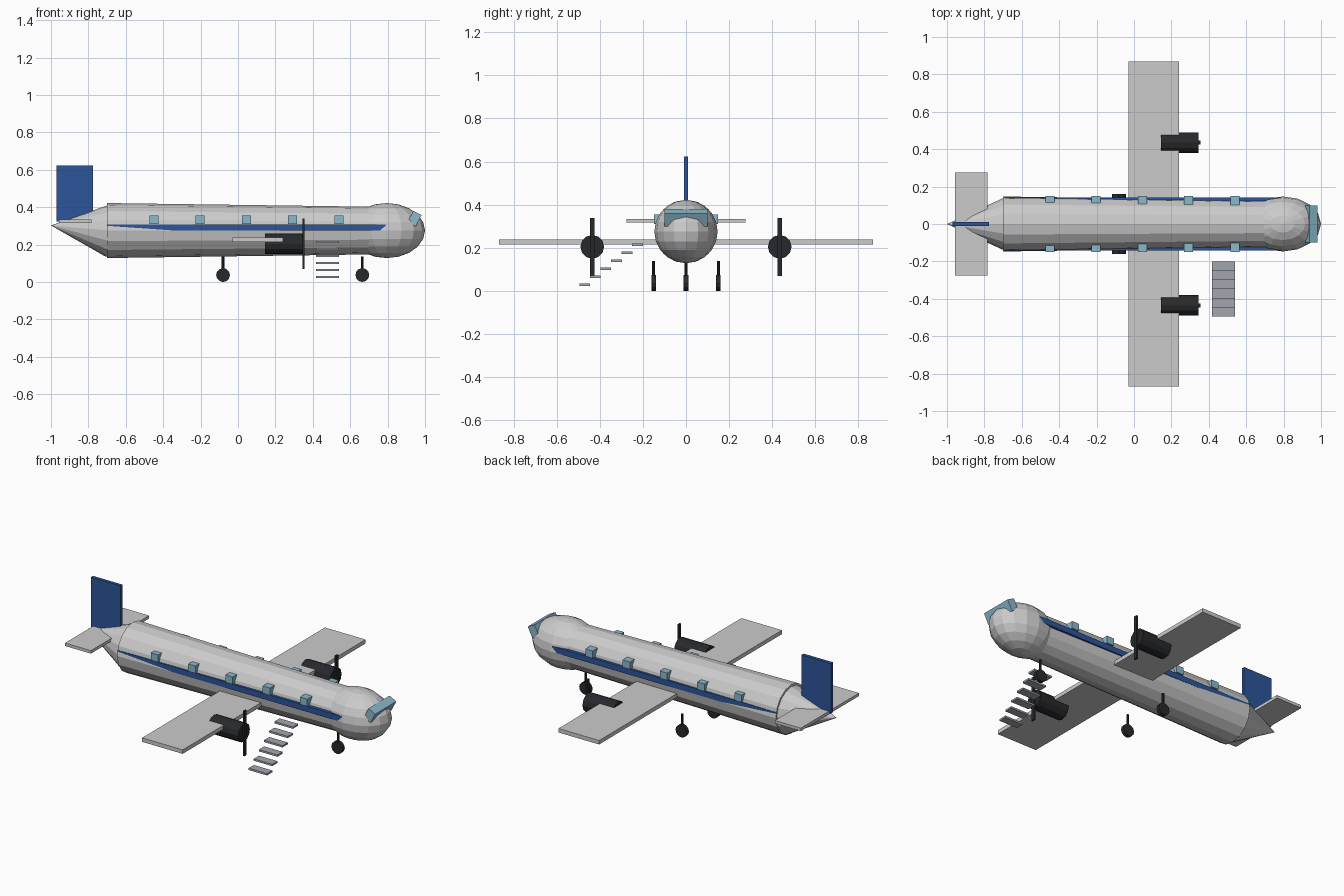
import bpy
from math import pi, radians, atan2, hypot

if "Cube" in bpy.data.objects:
    bpy.data.objects.remove(bpy.data.objects["Cube"])


def colour(name, rgb):
    m = bpy.data.materials.new(name)
    m.diffuse_color = (*rgb, 1)
    m.use_nodes = True
    m.node_tree.nodes["Principled BSDF"].inputs["Base Color"].default_value = m.diffuse_color
    return m


BLUE = colour("blue_paint", (0.025, 0.09, 0.32))
GLASS = colour("glass", (0.26, 0.48, 0.6))
BLACK = colour("black", (0.02, 0.022, 0.025))
STEEL = colour("steel", (0.36, 0.39, 0.43))


def finish(name, mat):
    o = bpy.context.object
    o.name = name
    if mat:
        o.data.materials.append(mat)
    return o


def box(name, centre, size, mat=None, tilt=0):
    bpy.ops.mesh.primitive_cube_add(size=1, location=centre, rotation=(0, tilt, 0))
    bpy.context.object.scale = size
    return finish(name, mat)


def tube(name, centre, r1, r2, depth, rot, sides, mat=None):
    bpy.ops.mesh.primitive_cone_add(vertices=sides, radius1=r1, radius2=r2, depth=depth,
                                    location=centre, rotation=rot)
    return finish(name, mat)


ALONG_X = (0, pi / 2, 0)
ALONG_Y = (pi / 2, 0, 0)
MID = 0.275

# fuselage, nose and upswept tail cone
tube("fuselage", (0.025, 0, MID), 0.147, 0.127, 1.45, ALONG_X, 16)
bpy.ops.mesh.primitive_uv_sphere_add(segments=16, ring_count=10, radius=1, location=(0.795, 0, MID))
bpy.context.object.scale = (0.205, 0.147, 0.147)
finish("nose", None)
base, tip = (-0.69, 0.275), (-1.0, 0.302)
dx, dz = tip[0] - base[0], tip[1] - base[1]
tube("tail_cone", ((base[0] + tip[0]) / 2, 0, (base[1] + tip[1]) / 2), 0.143, 0,
     hypot(dx, dz), (0, atan2(dx, dz), 0), 16)

# wing and tail surfaces
box("wing", (0.105, 0, 0.226), (0.27, 1.735, 0.024))
box("tailplane", (-0.87, 0, 0.325), (0.172, 0.552, 0.018))
box("fin", (-0.872, 0, 0.474), (0.195, 0.02, 0.3), BLUE)

# cockpit window
box("windscreen", (0.944, 0, 0.339), (0.05, 0.2, 0.068), GLASS, radians(27))

# parts repeated on both sides
for s, side in ((-1, "right"), (1, "left")):
    box(f"stripe_{side}", (0.045, s * 0.132, 0.291), (1.49, 0.02, 0.034), BLUE)
    for i in range(5):
        box(f"window_{side}_{i + 1}", (-0.45 + i * 0.2475, s * 0.125, 0.333),
            (0.048, 0.048, 0.044), GLASS)
    tube(f"engine_{side}", (0.245, s * 0.435, 0.204), 0.055, 0.055, 0.2, ALONG_X, 12, BLACK)
    box(f"propeller_{side}", (0.35, s * 0.435, 0.204), (0.01, 0.022, 0.27), BLACK)

# landing gear
for name, x, y in (("nose", 0.665, 0), ("main_right", -0.08, -0.15), ("main_left", -0.08, 0.15)):
    tube(f"{name}_wheel", (x, y, 0.037), 0.037, 0.037, 0.022, ALONG_Y, 12, BLACK)
    tube(f"{name}_strut", (x, y, 0.0875), 0.007, 0.007, 0.1, (0, 0, 0), 8, BLACK)

# boarding steps
for i in range(6):
    box(f"step_{i + 1}", (0.478, -0.225 - i * 0.049, 0.214 - i * 0.0373), (0.123, 0.05, 0.011), STEEL)
